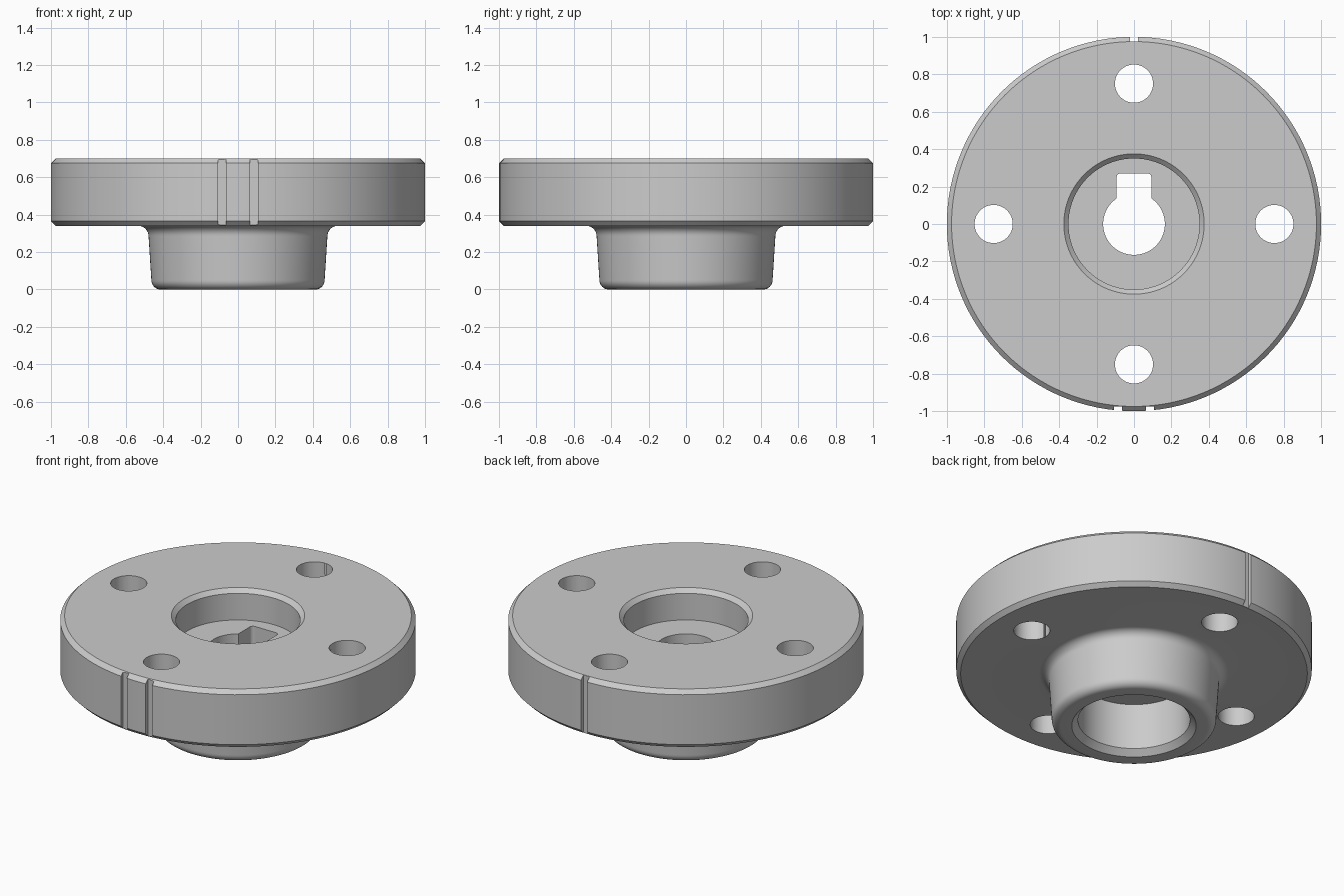
import bpy, bmesh, math

if "Cube" in bpy.data.objects:
    bpy.data.objects.remove(bpy.data.objects["Cube"])

SEG = 128
grey = bpy.data.materials.new("machined_grey")
grey.diffuse_color = (0.6, 0.6, 0.6, 1)
grey.use_nodes = True
grey.node_tree.nodes["Principled BSDF"].inputs["Base Color"].default_value = grey.diffuse_color


def make_object(name, bm):
    bmesh.ops.recalc_face_normals(bm, faces=bm.faces)
    mesh = bpy.data.meshes.new(name)
    bm.to_mesh(mesh)
    bm.free()
    mesh.materials.append(grey)
    obj = bpy.data.objects.new(name, mesh)
    bpy.context.collection.objects.link(obj)
    return obj


def arc(cx, cy, r, a0, a1, n=8):
    return [(cx + r * math.cos(math.radians(a0 + (a1 - a0) * i / n)),
             cy + r * math.sin(math.radians(a0 + (a1 - a0) * i / n)))
            for i in range(n + 1)]


def lathe(name, profile):
    # revolve a closed (radius, height) outline around z
    bm = bmesh.new()
    rings = []
    for s in range(SEG):
        a = 2 * math.pi * s / SEG
        rings.append([bm.verts.new((r * math.cos(a), r * math.sin(a), z)) for r, z in profile])
    n = len(profile)
    for s in range(SEG):
        p, q = rings[s], rings[(s + 1) % SEG]
        for i in range(n):
            j = (i + 1) % n
            bm.faces.new((p[i], q[i], q[j], p[j]))
    return make_object(name, bm)


def prism(name, outline, z0, z1):
    bm = bmesh.new()
    face = bm.faces.new([bm.verts.new((x, y, z0)) for x, y in outline])
    res = bmesh.ops.extrude_face_region(bm, geom=[face])
    for v in res["geom"]:
        if isinstance(v, bmesh.types.BMVert):
            v.co.z = z1
    return make_object(name, bm)


def cut(target, cutter):
    cutter.hide_render = True
    mod = target.modifiers.new("cut", 'BOOLEAN')
    mod.operation = 'DIFFERENCE'
    mod.solver = 'EXACT'
    mod.object = cutter
    bpy.context.view_layer.objects.active = target
    bpy.ops.object.modifier_apply(modifier=mod.name)
    bpy.data.objects.remove(cutter)


# flange and hub in one turned body
profile = [(0.35, 0.0)]
profile += arc(0.413, 0.05, 0.05, -90, 0)            # rounded hub foot
profile += arc(0.533, 0.285, 0.055, 180, 90)         # fillet into the flange
profile += [(0.975, 0.34), (1.0, 0.365), (1.0, 0.675), (0.975, 0.70)]
profile += [(0.375, 0.70), (0.35, 0.675), (0.35, 0.51)]   # top recess
profile += [(0.165, 0.51), (0.165, 0.32)]            # shaft bore
profile += [(0.315, 0.32), (0.315, 0.035)]           # lower recess
flange = lathe("flanged_hub", profile)

# keyway with rounded outer corners
key = [(-0.093, 0.08), (0.093, 0.08)]
key += arc(0.073, 0.25, 0.02, 0, 90, 5) + arc(-0.073, 0.25, 0.02, 90, 180, 5)
cut(flange, prism("keyway_cutter", key, 0.25, 0.58))

# four bolt holes
for x, y in ((0.75, 0), (0, 0.75), (-0.75, 0), (0, -0.75)):
    circle = arc(x, y, 0.102, 0, 360, 48)[:-1]
    cut(flange, prism("bolt_hole_cutter", circle, 0.2, 0.9))

# rim grooves: two at the front, one at the back
for x, side in ((-0.086, -1), (0.086, -1), (0, 1)):
    box = [(x - 0.021, side * 0.976), (x + 0.021, side * 0.976),
           (x + 0.021, side * 1.1), (x - 0.021, side * 1.1)]
    cut(flange, prism("groove_cutter", box, 0.2, 0.9))

bpy.ops.object.select_all(action='DESELECT')
flange.select_set(True)
bpy.context.view_layer.objects.active = flange
bpy.ops.object.shade_smooth_by_angle(angle=math.radians(30))
